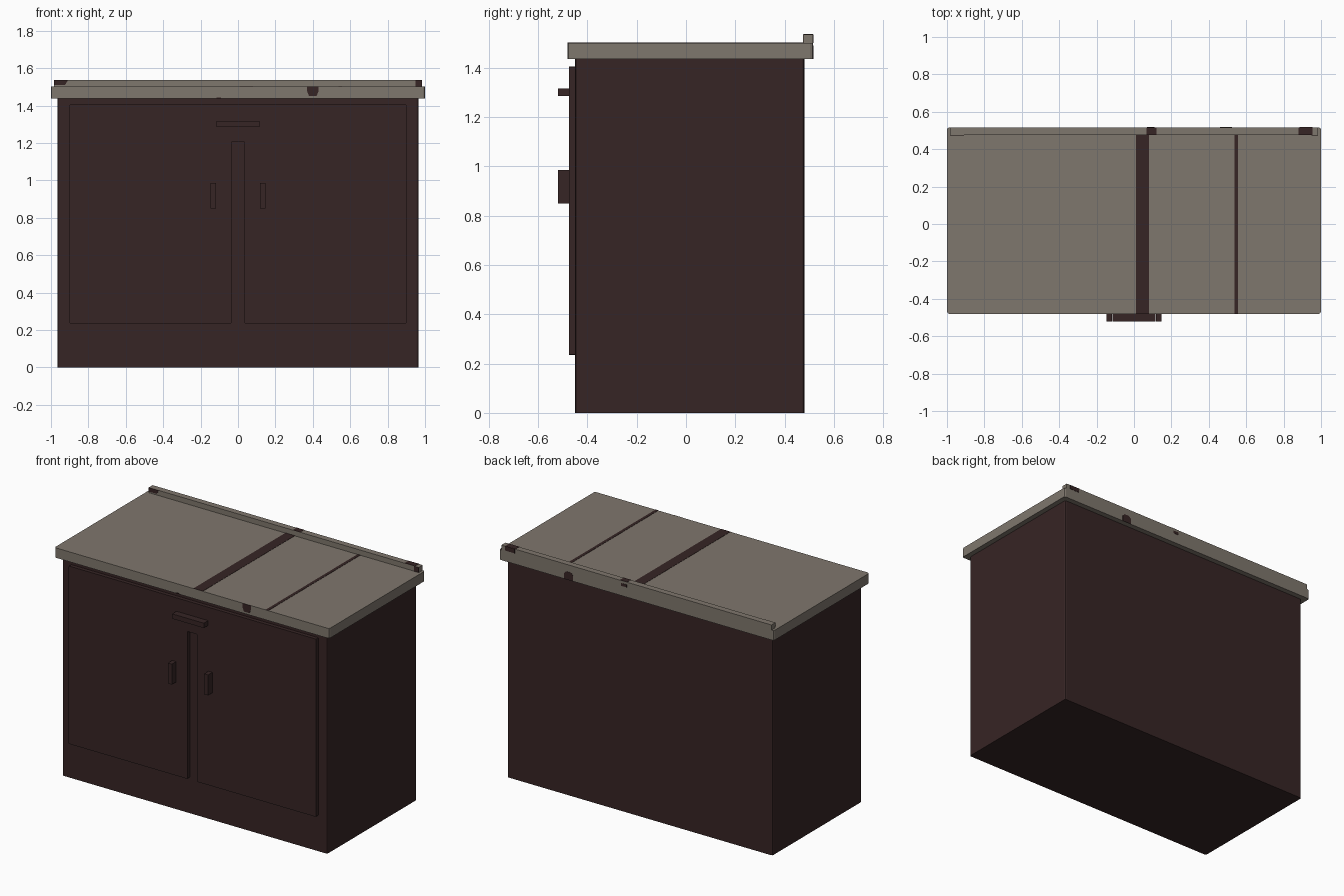
import bpy, bmesh
from mathutils import Vector

if "Cube" in bpy.data.objects:
    bpy.data.objects.remove(bpy.data.objects["Cube"], do_unlink=True)


def material(name, rgb):
    m = bpy.data.materials.new(name)
    m.use_nodes = True
    m.diffuse_color = (*rgb, 1)
    bsdf = m.node_tree.nodes["Principled BSDF"]
    bsdf.inputs["Base Color"].default_value = (*rgb, 1)
    bsdf.inputs["Roughness"].default_value = 0.8
    return m


BROWN = material("dark brown wood", (0.037, 0.018, 0.018))
TAUPE = material("taupe worktop", (0.212, 0.184, 0.153))


def prism(name, outline, axis, lo, hi, mat, bevel=0.0):
    """Extrude a 2D outline along an axis; bevel rounds the extruded edges."""
    def place(a, b, c):
        return Vector((a, c, b) if axis == "y" else (a, b, c))
    bm = bmesh.new()
    base = bm.faces.new([bm.verts.new(place(a, b, lo)) for a, b in outline])
    ext = bmesh.ops.extrude_face_region(bm, geom=[base])
    verts = [v for v in ext["geom"] if isinstance(v, bmesh.types.BMVert)]
    bmesh.ops.translate(bm, vec=place(0, 0, hi - lo), verts=verts)
    if bevel:
        k = 1 if axis == "y" else 2
        edges = [e for e in bm.edges
                 if abs(e.verts[0].co[k] - e.verts[1].co[k]) > 1e-5]
        bmesh.ops.bevel(bm, geom=edges, offset=bevel, segments=2,
                        profile=0.5, affect="EDGES")
    bmesh.ops.recalc_face_normals(bm, faces=bm.faces)
    mesh = bpy.data.meshes.new(name)
    bm.to_mesh(mesh)
    bm.free()
    mesh.materials.append(mat)
    obj = bpy.data.objects.new(name, mesh)
    bpy.context.collection.objects.link(obj)
    return obj


def rect(x0, x1, b0, b1):
    return [(x0, b0), (x1, b0), (x1, b1), (x0, b1)]


# Cabinet body
prism("cabinet_body", rect(-0.965, 0.965, -0.45, 0.48), "z", 0, 1.437, BROWN, 0.01)

# Raised front: two doors joined under the drawer, with a slot between them
half = [(0.035, 1.205), (0.035, 0.235), (0.9, 0.235), (0.9, 1.405)]
panel = half + [(-x, z) for x, z in reversed(half)]
prism("front_panel", panel, "y", -0.475, -0.45, BROWN, 0.004)

# Handles
for side, s in (("left", 1), ("right", -1)):
    x0, x1 = sorted((s * 0.118, s * 0.146))
    prism(side + "_door_handle", rect(x0, x1, 0.85, 0.985), "y", -0.52, -0.475, BROWN)
prism("drawer_handle", rect(-0.115, 0.115, 1.285, 1.317), "y", -0.52, -0.475, BROWN)

# Worktop and the low lip along its back edge
prism("worktop", rect(-1, 1, -0.48, 0.516), "z", 1.437, 1.502, TAUPE, 0.012)
prism("back_lip", rect(-0.983, 0.983, 0.476, 0.516), "z", 1.502, 1.536, TAUPE)

# Dark stripes across the worktop
T = 0.0015
prism("wide_stripe", rect(0.012, 0.08, -0.48, 0.476), "z", 1.502, 1.502 + T, BROWN)
prism("narrow_stripe", rect(0.537, 0.557, -0.48, 0.476), "z", 1.502, 1.502 + T, BROWN)

# Dark marks on the worktop edges
shield = [(0.37, 1.502), (0.37, 1.475), (0.38, 1.45), (0.42, 1.45),
          (0.43, 1.475), (0.43, 1.502)]
prism("front_edge_mark", shield, "y", -0.48 - T, -0.48, BROWN)
arch = [(0.46, 1.437), (0.525, 1.437), (0.525, 1.475), (0.51, 1.49),
        (0.475, 1.49), (0.46, 1.475)]
prism("back_edge_mark", arch, "y", 0.516, 0.516 + T, BROWN)
prism("front_edge_speck", rect(-0.115, -0.09, 1.437, 1.443), "y", -0.48 - T, -0.48, BROWN)

# Dark marks on the lip: top and back
for name, x0, x1 in (("middle", 0.067, 0.12), ("left", 0.88, 0.955)):
    prism(name + "_lip_top_mark", rect(x0, x1, 0.476, 0.516), "z", 1.536, 1.536 + T, BROWN)
prism("middle_lip_back_mark", rect(0.07, 0.11, 1.502, 1.52), "y", 0.516, 0.516 + T, BROWN)
prism("left_lip_back_mark", rect(0.885, 0.955, 1.508, 1.536), "y", 0.516, 0.516 + T, BROWN)

# Dark marks on the front of the lip
corner = [(-0.983, 1.51), (-0.925, 1.51), (-0.908, 1.536), (-0.983, 1.536)]
prism("right_lip_front_mark", corner, "y", 0.476 - T, 0.476, BROWN)
prism("left_lip_front_mark", rect(0.948, 0.983, 1.502, 1.536), "y", 0.476 - T, 0.476, BROWN)
